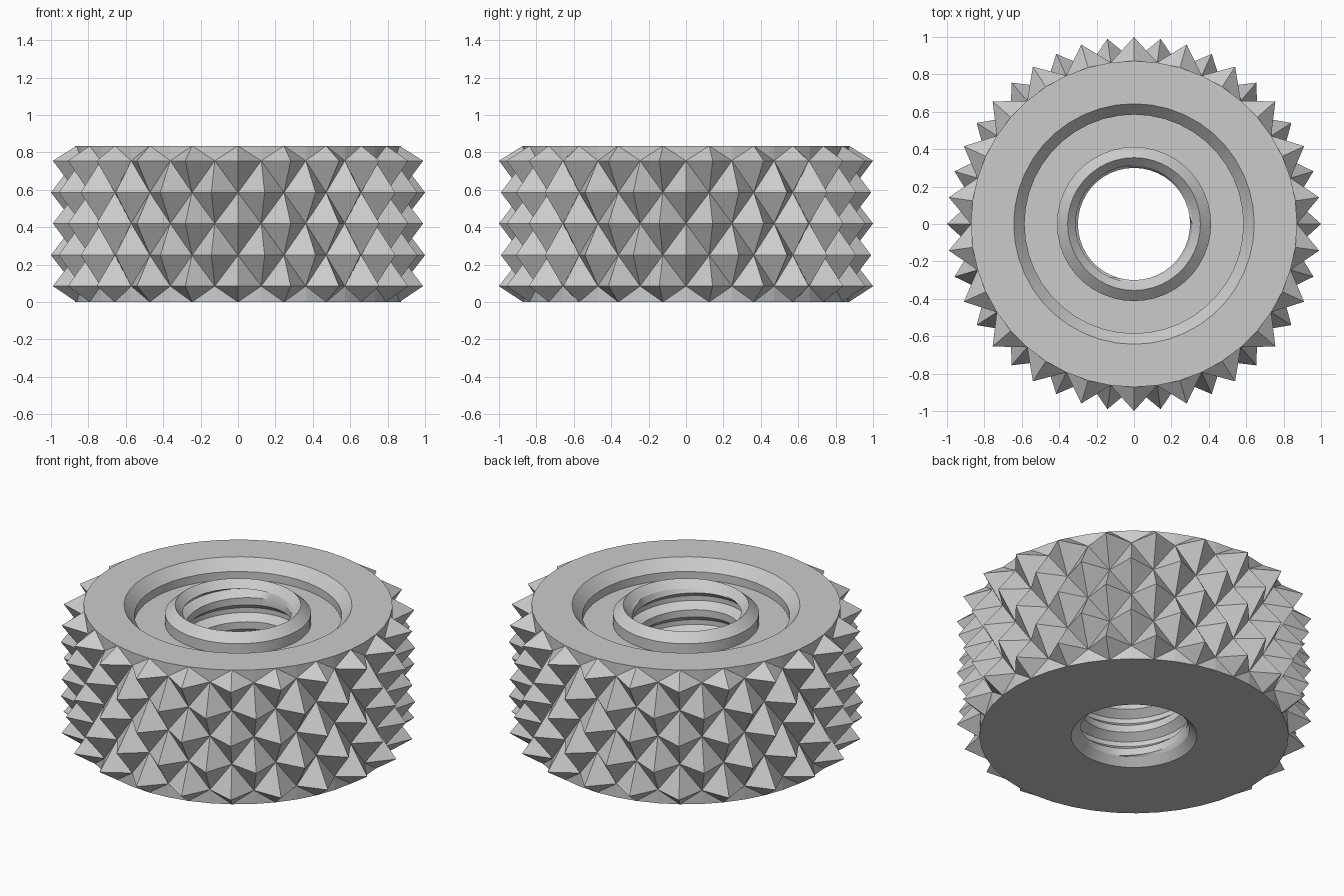
import bpy, bmesh, math

cube = bpy.data.objects.get("Cube")
if cube:
    bpy.data.objects.remove(cube)

COLS = 44          # two columns per knurl tooth
HEIGHT = 0.835

metal = bpy.data.materials.new("light_grey_metal")
metal.use_nodes = True
metal.diffuse_color = (0.6, 0.6, 0.6, 1)
metal.node_tree.nodes["Principled BSDF"].inputs["Base Color"].default_value = (0.6, 0.6, 0.6, 1)


def revolve(name, rows, point, smooth=True, knurl=False):
    """Grid around z; point(row, column) gives (radius, height)."""
    bm = bmesh.new()
    grid = []
    for i in range(rows):
        ring = []
        for j in range(COLS + 1):
            r, z = point(i, j)
            a = math.tau * j / COLS
            ring.append(bm.verts.new((r * math.cos(a), r * math.sin(a), z)))
        grid.append(ring)
    for i in range(rows - 1):
        for j in range(COLS):
            a, b = grid[i][j], grid[i][j + 1]
            d, c = grid[i + 1][j], grid[i + 1][j + 1]
            if not knurl:
                bm.faces.new((a, b, c, d))
            elif (i + j) % 2 == 0:
                bm.faces.new((a, b, d))
                bm.faces.new((b, c, d))
            else:
                bm.faces.new((a, b, c))
                bm.faces.new((a, c, d))
    bmesh.ops.remove_doubles(bm, verts=bm.verts, dist=0.0001)
    mesh = bpy.data.meshes.new(name)
    bm.to_mesh(mesh)
    bm.free()
    mesh.materials.append(metal)
    obj = bpy.data.objects.new(name, mesh)
    bpy.context.collection.objects.link(obj)
    if smooth:
        bpy.ops.object.select_all(action='DESELECT')
        obj.select_set(True)
        bpy.context.view_layer.objects.active = obj
        bpy.ops.object.shade_smooth_by_angle(angle=math.radians(25))
    return obj


# Knurled grip: staggered pyramids between two plain rims
levels = [0, 0.085, 0.25, 0.42, 0.585, 0.755, HEIGHT]


def knurl_point(i, j):
    peak = 0 < i < len(levels) - 1 and (i + j) % 2 == 0
    return (1.0 if peak else 0.872), levels[i]


revolve("knurled_grip", len(levels), knurl_point, smooth=False, knurl=True)

# Top face with chamfered recess, raised hub and bore chamfer
top = [(0.872, HEIGHT), (0.643, HEIGHT), (0.585, 0.77), (0.585, 0.72),
       (0.412, 0.72), (0.412, 0.785), (0.355, HEIGHT), (0.312, 0.79)]
revolve("top_face_and_hub", len(top), lambda i, j: top[i])

# Flat underside with bore chamfer
bottom = [(0.312, 0.045), (0.355, 0), (0.872, 0)]
revolve("underside", len(bottom), lambda i, j: bottom[i])

# Helical thread inside the bore, trimmed to the chamfers
PITCH = 0.15
thread = [(0.0, 0.3), (0.3, 0.3), (0.55, 0.345), (0.75, 0.345)]
LOW, HIGH = 0.045, 0.79


def thread_point(i, j):
    turn, step = divmod(i, len(thread))
    phase, r = thread[step]
    z = HIGH + 2 * PITCH - (turn + phase + j / COLS) * PITCH
    if z >= HIGH or z <= LOW:
        return 0.312, min(max(z, LOW), HIGH)
    return r, z


revolve("bore_thread", len(thread) * 9, thread_point)
